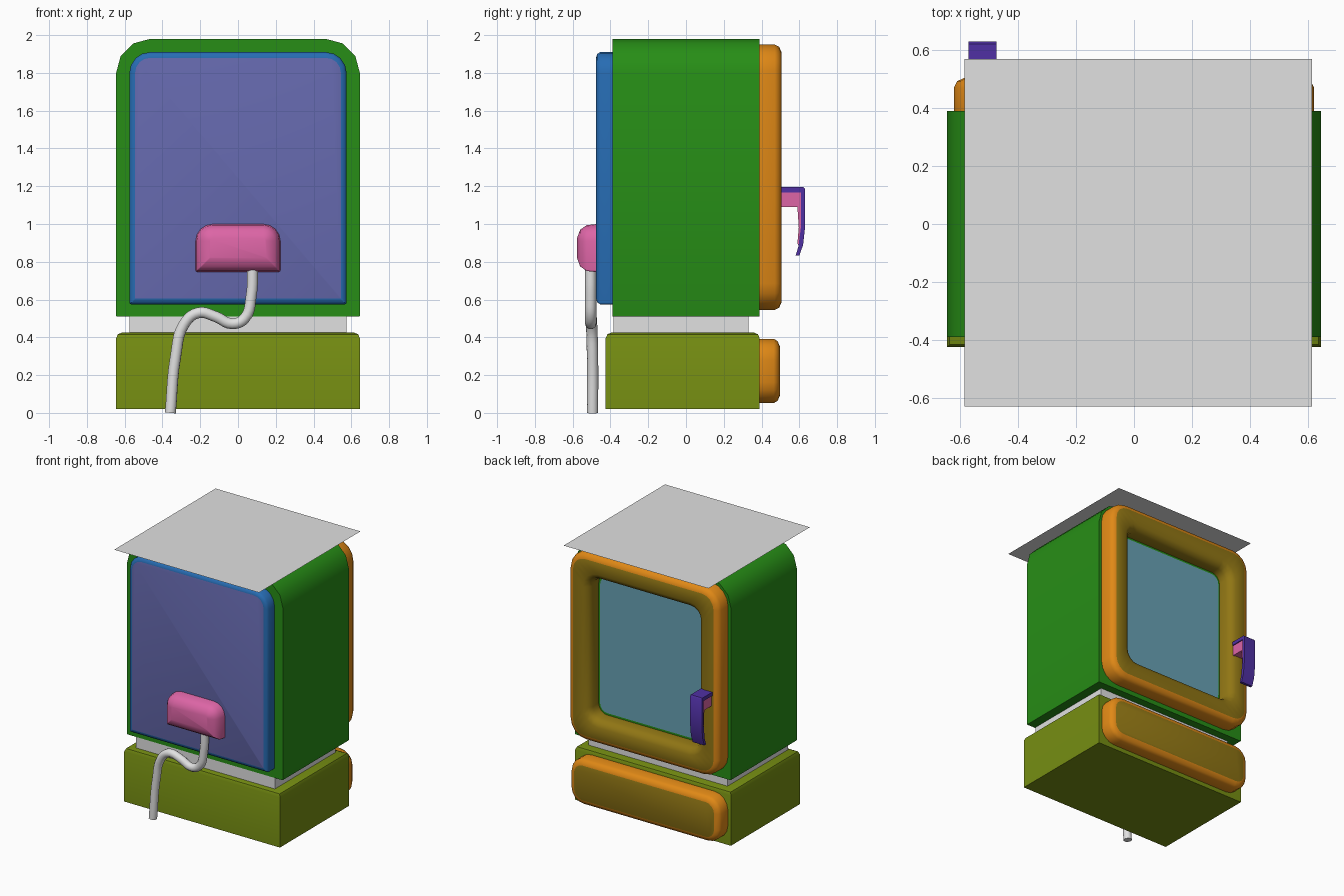
import bpy
import bmesh
import math

if "Cube" in bpy.data.objects:
    bpy.data.objects.remove(bpy.data.objects["Cube"], do_unlink=True)


def material(name, r, g, b):
    m = bpy.data.materials.new(name)
    m.use_nodes = True
    m.diffuse_color = (r, g, b, 1)
    m.node_tree.nodes["Principled BSDF"].inputs["Base Color"].default_value = (r, g, b, 1)
    return m


GREEN = material("leaf green", .02, .27, .008)
OLIVE = material("olive green", .18, .27, .006)
ORANGE = material("orange", .75, .25, .008)
GOLD = material("dark gold", .28, .18, .007)
BLUE = material("blue", .02, .15, .45)
PERIWINKLE = material("periwinkle", .13, .14, .42)
PINK = material("pink", .72, .13, .38)
PURPLE = material("purple", .08, .03, .37)
GLASS = material("pale teal", .14, .36, .46)
GREY = material("light grey", .75, .75, .75)


def finish(name, bm, mats, angle=40):
    bmesh.ops.remove_doubles(bm, verts=bm.verts, dist=.0005)
    bmesh.ops.recalc_face_normals(bm, faces=bm.faces)
    mesh = bpy.data.meshes.new(name)
    bm.to_mesh(mesh)
    bm.free()
    for m in mats:
        mesh.materials.append(m)
    obj = bpy.data.objects.new(name, mesh)
    bpy.context.collection.objects.link(obj)
    smooth(obj, angle)
    return obj


def smooth(obj, angle):
    bpy.ops.object.select_all(action='DESELECT')
    obj.select_set(True)
    bpy.context.view_layer.objects.active = obj
    bpy.ops.object.shade_smooth_by_angle(angle=math.radians(angle))


def outline(y, hx, z0, z1, r_top, r_bottom, inset=0, segs=4):
    """Rounded rectangle facing along y, shrunk by inset."""
    hx, z0, z1 = hx - inset, z0 + inset, z1 - inset
    corners = [(1, z1, -1, r_top, 0), (-1, z1, -1, r_top, 90),
               (-1, z0, 1, r_bottom, 180), (1, z0, 1, r_bottom, 270)]
    points = []
    for side, z, inward, r, start in corners:
        r = max(r - inset, .004)
        for i in range(segs + 1):
            a = math.radians(start + 90 * i / segs)
            points.append((side * (hx - r) + r * math.cos(a), y,
                           z + inward * r + r * math.sin(a)))
    return points


def loft(name, loops, mats, second_from=99, ring=False, angle=40):
    """Skin the loops in order; bands from second_from on take the second colour."""
    bm = bmesh.new()
    rows = [[bm.verts.new(p) for p in loop] for loop in loops]
    n = len(rows[0])
    pairs = list(zip(rows, rows[1:]))
    if ring:
        pairs.append((rows[-1], rows[0]))
    for k, (a, b) in enumerate(pairs):
        for i in range(n):
            j = (i + 1) % n
            f = bm.faces.new((a[i], a[j], b[j], b[i]))
            f.material_index = int(k >= second_from)
    if not ring:
        bm.faces.new(rows[0])
        bm.faces.new(rows[-1]).material_index = len(mats) - 1
    return finish(name, bm, mats, angle)


def slab(name, steps, shape, mats, segs=4, angle=40):
    """Raised plate described by (y, inset) steps from back to face."""
    return loft(name, [outline(y, *shape, inset, segs) for y, inset in steps], mats, angle=angle)


def box(name, x0, x1, y0, y1, z0, z1, mat, bevel=0):
    bm = bmesh.new()
    bmesh.ops.create_cube(bm, size=1)
    for v in bm.verts:
        v.co = ((x0 + x1) / 2 + v.co.x * (x1 - x0),
                (y0 + y1) / 2 + v.co.y * (y1 - y0),
                (z0 + z1) / 2 + v.co.z * (z1 - z0))
    if bevel:
        top = [e for e in bm.edges if all(v.co.z > z1 - .001 for v in e.verts)]
        bmesh.ops.bevel(bm, geom=top, offset=bevel, segments=2, profile=.5, affect='EDGES')
    return finish(name, bm, [mat])


def extrude_side(name, profile, x0, x1, mat):
    """Solid from a (y, z) profile."""
    return loft(name, [[(x, y, z) for y, z in profile] for x in (x0, x1)], [mat])


# Base, neck and main housing
box("base", -.645, .645, -.425, .39, .02, .425, OLIVE, bevel=.03)
box("neck", -.575, .575, -.385, .33, .41, .52, GREY)
slab("housing", [(-.39, 0), (.39, 0)], (.645, .51, 1.98, .18, 0), [GREEN], segs=3)

# Panel with its power box
slab("service_panel", [(-.385, 0), (-.455, 0), (-.47, .01), (-.476, .03)],
     (.575, .575, 1.91, .11, .01), [BLUE, PERIWINKLE])
slab("power_box", [(-.47, 0), (-.525, .006), (-.56, .03), (-.577, .075)],
     (.225, .745, 1.0, .09, .012), [PINK], angle=60)

# Power cord
path = [(.078, -.505, .77), (.07, -.505, .62), (.035, -.505, .5), (-.03, -.505, .472),
        (-.12, -.505, .51), (-.21, -.505, .53), (-.285, -.5, .47),
        (-.33, -.495, .3), (-.358, -.495, 0)]
curve = bpy.data.curves.new("power_cord", 'CURVE')
curve.dimensions = '3D'
curve.bevel_depth = .03
curve.bevel_resolution = 3
curve.resolution_u = 5
curve.use_fill_caps = True
spline = curve.splines.new('BEZIER')
spline.bezier_points.add(len(path) - 1)
for p, co in zip(spline.bezier_points, path):
    p.co = co
    p.handle_left_type = p.handle_right_type = 'AUTO'
curve.materials.append(GREY)
cord = bpy.data.objects.new("power_cord", curve)
bpy.context.collection.objects.link(cord)
bpy.ops.object.select_all(action='DESELECT')
cord.select_set(True)
bpy.context.view_layer.objects.active = cord
bpy.ops.object.convert(target='MESH')
smooth(bpy.context.object, 50)

# Door frame with a sloped opening, and the window behind it
door = (.622, .545, 1.95, .14, .14)
opening = (.45, .725, 1.77, .07, .07)
loft("door_frame",
     [outline(.385, *door), outline(.47, *door), outline(.493, *door, .012),
      outline(.506, *door, .04), outline(.506, *opening, -.05),
      outline(.488, *opening, -.018), outline(.455, *opening), outline(.385, *opening)],
     [ORANGE, GOLD], second_from=3, ring=True)
slab("window", [(.388, 0), (.395, 0)], (.435, .742, 1.753, .06, .06), [GLASS])

# Drawer front
slab("drawer_front", [(.385, 0), (.465, 0), (.485, .012), (.497, .04)],
     (.62, .052, .392, .11, .11), [ORANGE, GOLD])

# Door handle: hooked outer grip over a narrower core
outer = [(.5, 1.195), (.622, 1.195), (.63, 1.185), (.63, .98), (.62, .89), (.6, .832), (.58, .832),
         (.595, .88), (.608, .98), (.608, 1.168), (.5, 1.168)]
core = [(.5, 1.17), (.61, 1.17), (.61, .98), (.597, .88),
        (.59, .9), (.597, .98), (.59, 1.09), (.5, 1.09)]
extrude_side("handle_grip", outer, -.572, -.475, PURPLE)
extrude_side("handle_core", core, -.565, -.482, PINK)

# Flat sheet above the housing
bm = bmesh.new()
bm.faces.new([bm.verts.new((x, y, 2)) for x, y in
              ((-.585, -.63), (.615, -.63), (.615, .57), (-.585, .57))])
sheet = finish("top_sheet", bm, [GREY])
